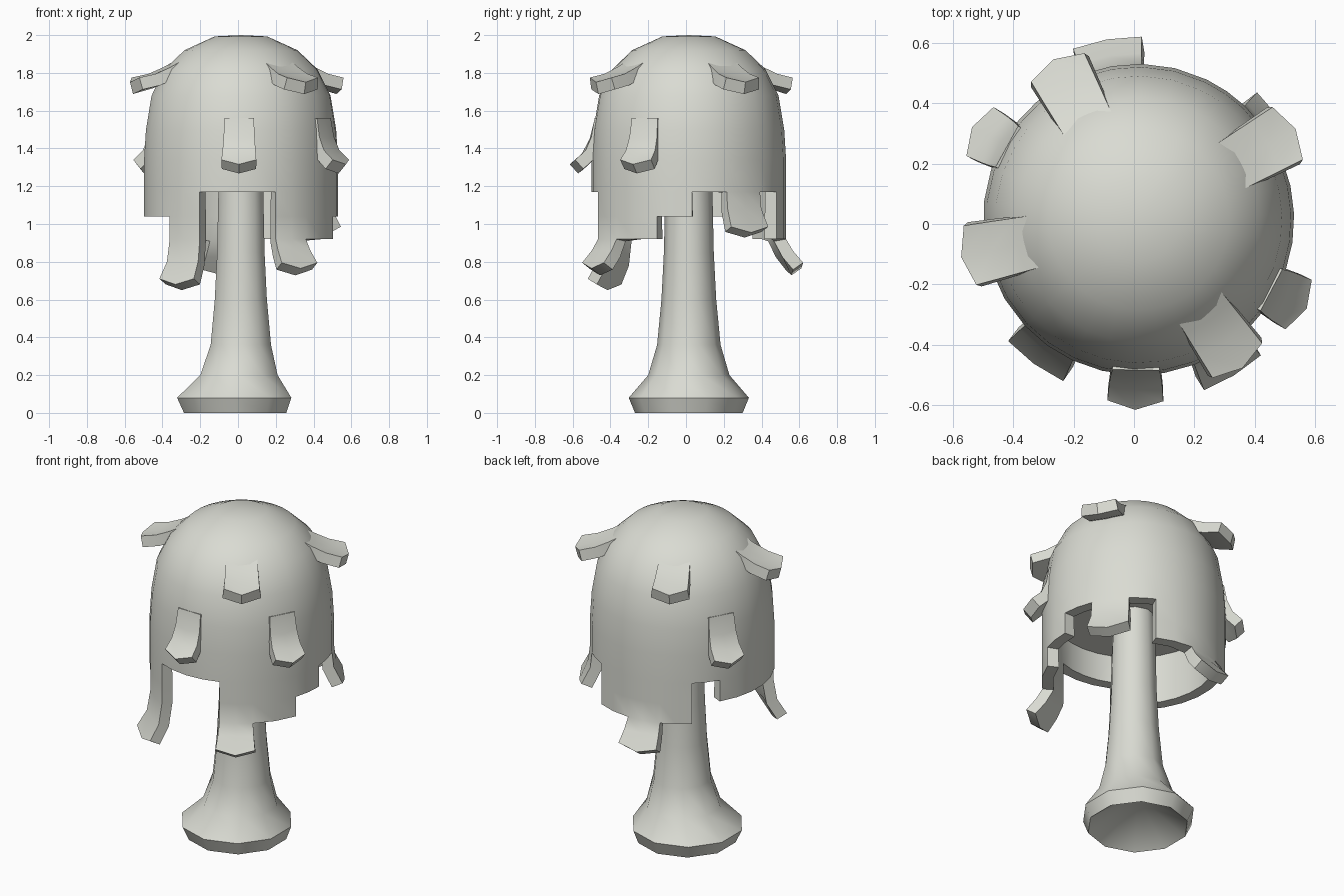
import bpy, bmesh, math
from mathutils import Vector

cube = bpy.data.objects.get("Cube")
if cube:
    bpy.data.objects.remove(cube, do_unlink=True)

pale = bpy.data.materials.new("pale_grey")
pale.use_nodes = True
pale.diffuse_color = (0.70, 0.71, 0.65, 1)
pale.node_tree.nodes["Principled BSDF"].inputs["Base Color"].default_value = (0.70, 0.71, 0.65, 1)

CENTRE = Vector((0.015, 0.015, 0))


def radial(angle, r, z):
    a = math.radians(angle)
    return CENTRE + Vector((r * math.cos(a), r * math.sin(a), z))


def finish(bm, name, thickness=0, sharp=35):
    """Weld, thicken inwards and shade a mesh."""
    bmesh.ops.remove_doubles(bm, verts=bm.verts, dist=0.0005)
    mesh = bpy.data.meshes.new(name)
    bm.to_mesh(mesh)
    bm.free()
    obj = bpy.data.objects.new(name, mesh)
    bpy.context.collection.objects.link(obj)
    mesh.materials.append(pale)
    bpy.ops.object.select_all(action="DESELECT")
    obj.select_set(True)
    bpy.context.view_layer.objects.active = obj
    if thickness:
        mod = obj.modifiers.new("thickness", "SOLIDIFY")
        mod.thickness = thickness
        mod.offset = -1
        bpy.ops.object.modifier_apply(modifier=mod.name)
    bpy.ops.object.shade_smooth_by_angle(angle=math.radians(sharp))


def grid(bm, columns):
    """Skin neighbouring columns of points, each listed from top to bottom."""
    cols = [[bm.verts.new(p) for p in col] for col in columns]
    for a, b in zip(cols, cols[1:]):
        for i in range(len(a) - 1):
            quad = [a[i], a[i + 1], b[i + 1], b[i]]
            if (a[i].co - b[i].co).length < 1e-6:
                quad.pop()
            elif (a[i + 1].co - b[i + 1].co).length < 1e-6:
                quad.pop(2)
            bm.faces.new(quad)


# Cap: dome profile plus a hem that hangs to a different depth in each sector
dome = [(0, 2.0), (0.14, 1.993), (0.30, 1.92), (0.405, 1.82),
        (0.475, 1.68), (0.505, 1.5), (0.515, 1.34), (0.515, 1.17)]
step = [(0.515, 1.04)]
skirt = step + [(0.515, 0.92)]
long_drip = skirt + [(0.55, 0.86), (0.605, 0.795)]
longest_drip = skirt + [(0.535, 0.80), (0.59, 0.71)]
short_drip = [(0.525, 1.08), (0.575, 0.985)]
sectors = [(-19, 2, step), (2, 23, []), (23, 47, short_drip), (47, 64, []),
           (64, 89, skirt), (89, 111, long_drip), (111, 131, skirt),
           (131, 149, []), (149, 223, step), (223, 245, longest_drip),
           (245, 291, []), (291, 312, long_drip), (312, 341, skirt)]
cap = bmesh.new()
for start, end, hem in sectors:
    n = max(2, round((end - start) / 12))
    columns = [[radial(start + (end - start) * i / n, r, z) for r, z in dome + hem]
               for i in range(n + 1)]
    if hem in (long_drip, longest_drip, short_drip):
        columns[1][-1].z -= 0.03  # pointed tip
    grid(cap, columns)
finish(cap, "cap", 0.065)

# Flat underside within the cap
floor = bmesh.new()
bmesh.ops.create_circle(floor, cap_ends=True, segments=32, radius=0.48)
bmesh.ops.translate(floor, verts=floor.verts, vec=CENTRE + Vector((0, 0, 1.34)))
bmesh.ops.reverse_faces(floor, faces=floor.faces)
finish(floor, "cap_underside")


# Curled scales on the cap, flat where they leave it, bowed and pointed at the tip
def scale(name, angle, path, width):
    bm = bmesh.new()
    a = math.radians(angle)
    side = Vector((-math.sin(a), math.cos(a), 0))
    grid(bm, [[radial(angle, r - 0.01 * i * abs(s), z - 0.008 * i * (1 - abs(s)))
               + side * s * (width / 2 + 0.005 * i)
               for i, (r, z) in enumerate(path)] for s in (-1, 0, 1)])
    finish(bm, name, 0.065, 25)


upper = [(0.31, 1.88), (0.41, 1.83), (0.50, 1.795), (0.60, 1.775)]
middle = [(0.498, 1.56), (0.525, 1.46), (0.565, 1.39), (0.63, 1.34)]
for i, angle in enumerate((192, 118, 30, -55)):
    scale(f"upper_scale_{i + 1}", angle, upper, 0.17)
for i, angle in enumerate((-91, -28, 151)):
    scale(f"middle_scale_{i + 1}", angle, middle, 0.155)

# Stem: flared foot with a hollow underside, leaning slightly off the foot
profile = [(0.12, 1.34, 0), (0.125, 1.17, 0), (0.132, 0.85, 0), (0.145, 0.6, 0),
           (0.168, 0.36, 0), (0.215, 0.2, -0.01), (0.318, 0.08, -0.035),
           (0.285, 0, -0.03), (0, 0.2, -0.03)]
sides = 10
bm = bmesh.new()
grid(bm, [[radial(360 * i / sides + 18, r, z) + Vector((lean, 0, 0)) for r, z, lean in profile]
          for i in range(sides + 1)])
finish(bm, "stem", 0, 40)
